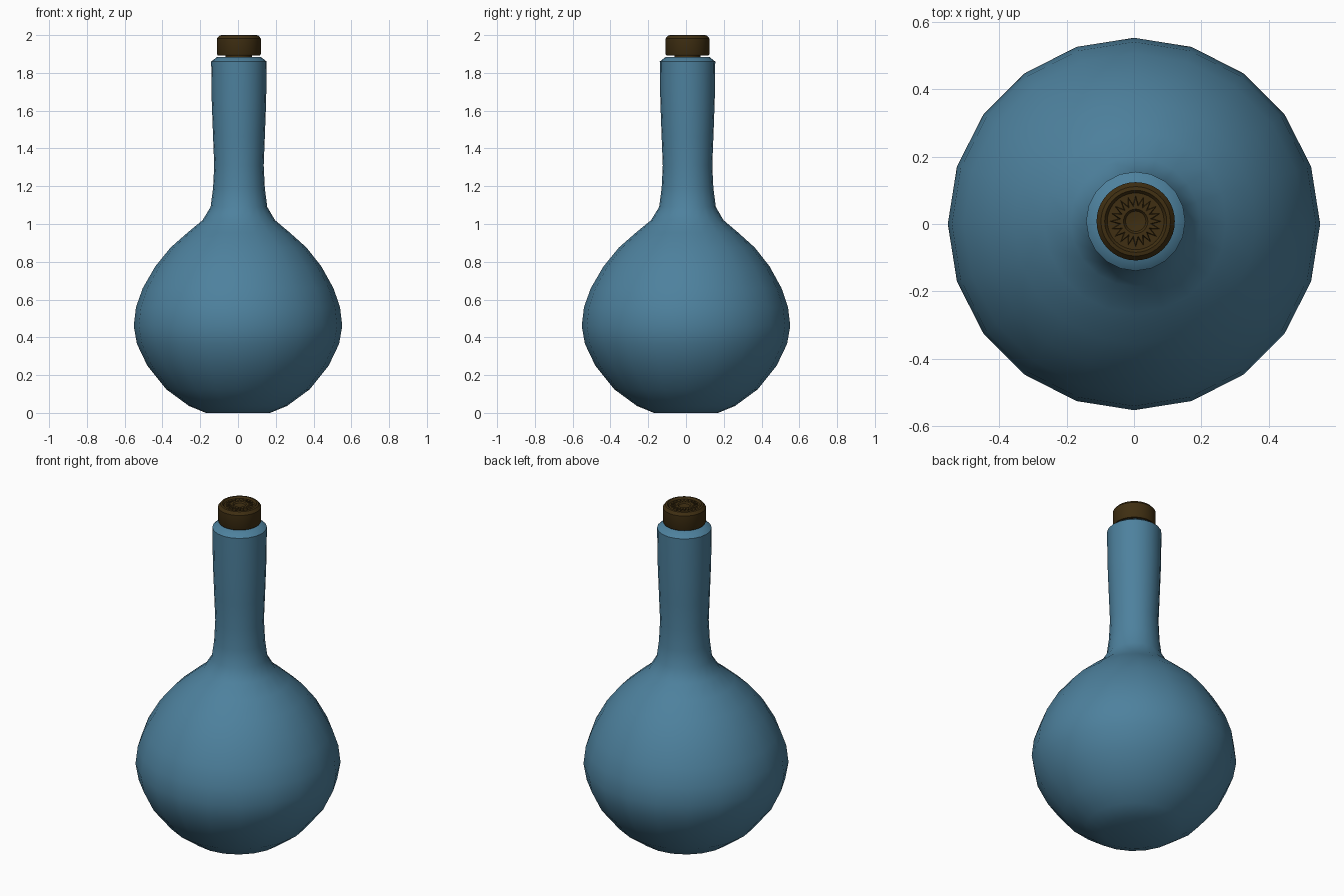
import bpy, bmesh, math

if "Cube" in bpy.data.objects:
    bpy.data.objects.remove(bpy.data.objects["Cube"], do_unlink=True)


def material(name, color):
    m = bpy.data.materials.new(name)
    m.use_nodes = True
    m.diffuse_color = (*color, 1)
    m.node_tree.nodes["Principled BSDF"].inputs["Base Color"].default_value = (*color, 1)
    return m


def lathe(name, profile, sides, mat, angle, center=lambda z: (0, 0)):
    """Spin (radius, z[, odd radius]) rings and cap both ends."""
    bm = bmesh.new()
    rings = []
    for r, z, *odd in profile:
        cx, cy = center(z)
        ring = []
        for i in range(sides):
            a = math.tau * i / sides
            rr = odd[0] if odd and i % 2 else r
            ring.append(bm.verts.new((cx + rr * math.cos(a), cy + rr * math.sin(a), z)))
        rings.append(ring)
    for low, high in zip(rings, rings[1:]):
        for i in range(sides):
            j = (i + 1) % sides
            bm.faces.new((low[i], low[j], high[j], high[i]))
    bm.faces.new(rings[0][::-1])
    bm.faces.new(rings[-1])
    mesh = bpy.data.meshes.new(name)
    bm.to_mesh(mesh)
    bm.free()
    mesh.materials.append(mat)
    ob = bpy.data.objects.new(name, mesh)
    bpy.context.collection.objects.link(ob)
    bpy.ops.object.select_all(action="DESELECT")
    ob.select_set(True)
    bpy.context.view_layer.objects.active = ob
    bpy.ops.object.shade_smooth_by_angle(angle=math.radians(angle))
    return ob


glass = material("blue glass", (0.075, 0.22, 0.34))
cork = material("dark cork", (0.05, 0.028, 0.006))


# The neck stands slightly off the axis of the bowl
def lean(z):
    t = min(max((z - 0.6) / 0.5, 0), 1)
    return 0.005 * t, 0.008 * t


# Round bowl, flared neck and chamfered lip
bottle = [(0.17, 0), (0.26, 0.037), (0.38, 0.125), (0.48, 0.25), (0.535, 0.365),
          (0.552, 0.46), (0.54, 0.56), (0.505, 0.66), (0.44, 0.775), (0.36, 0.875),
          (0.27, 0.955), (0.192, 1.02), (0.15, 1.09), (0.137, 1.19), (0.131, 1.31),
          (0.137, 1.46), (0.144, 1.65), (0.147, 1.86), (0.115, 1.885), (0.075, 1.885)]
lathe("bottle", bottle, 20, glass, 42, lean)

# Stopper: plug, overhanging head and a star carved into its dished top
stopper = [(0.07, 1.8), (0.07, 1.893), (0.112, 1.893), (0.116, 1.9), (0.116, 1.982),
           (0.103, 1.998), (0.092, 2.0), (0.084, 1.99), (0.076, 1.99, 0.05),
           (0.072, 1.996, 0.044), (0.036, 1.996), (0.03, 1.988), (0.008, 1.985)]
lathe("stopper", stopper, 40, cork, 35, lean)
